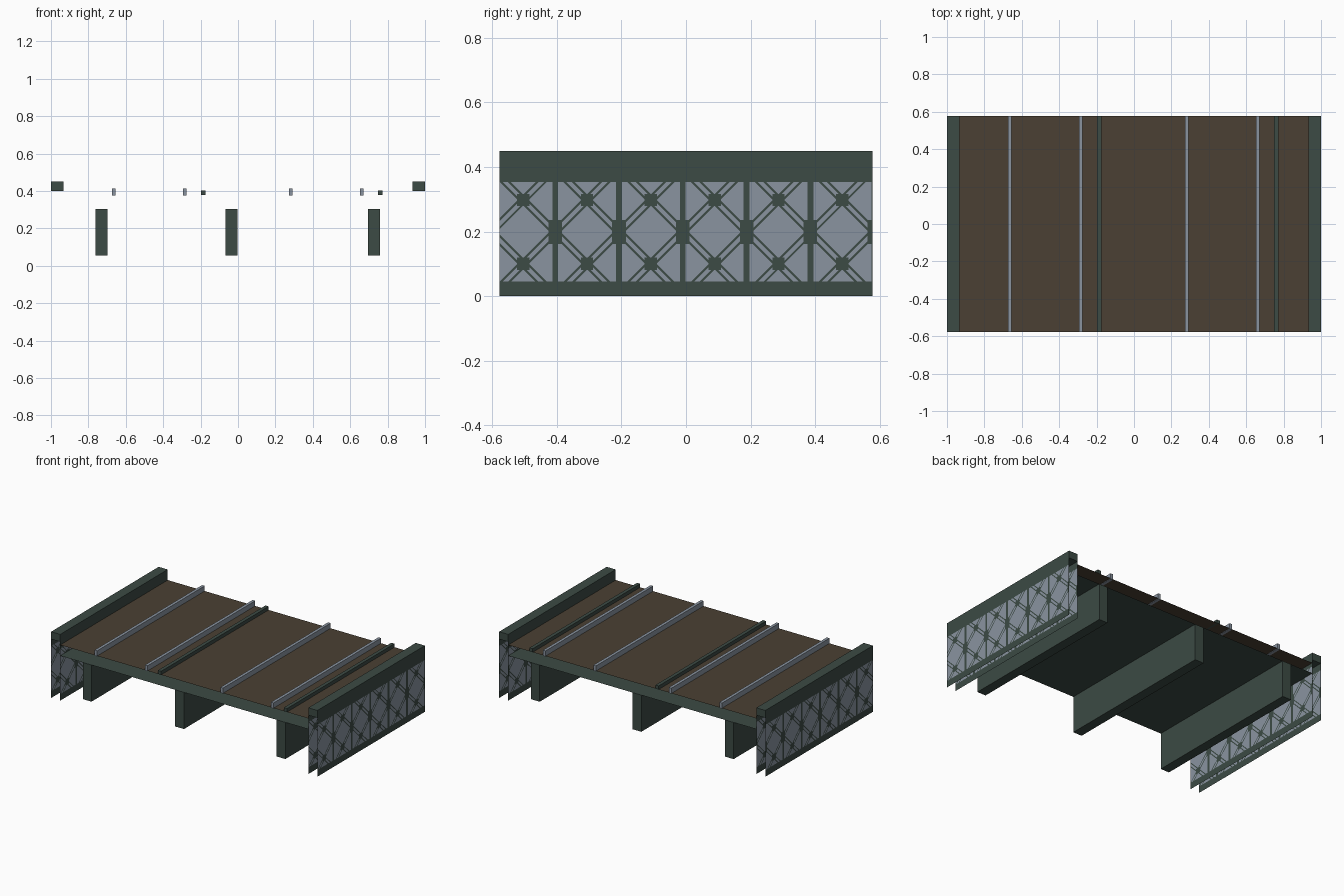
import bpy, bmesh, math
from mathutils import Vector

if "Cube" in bpy.data.objects:
    bpy.data.objects.remove(bpy.data.objects["Cube"])

HALF = 0.577          # half length of the bridge along y


def material(name, rgb):
    m = bpy.data.materials.new(name)
    m.diffuse_color = (*rgb, 1)
    m.use_nodes = True
    m.node_tree.nodes["Principled BSDF"].inputs["Base Color"].default_value = m.diffuse_color
    return m


GREEN = material("dark green steel", (0.045, 0.069, 0.058))
STEEL = material("grey steel", (0.254, 0.296, 0.352))
BROWN = material("brown ballast", (0.069, 0.051, 0.033))


def finish(name, bm, mats):
    me = bpy.data.meshes.new(name)
    bm.to_mesh(me)
    bm.free()
    for m in mats:
        me.materials.append(m)
    ob = bpy.data.objects.new(name, me)
    bpy.context.collection.objects.link(ob)
    return ob


def beam(name, x0, x1, z0, z1, mat):
    """Box running the full length of the bridge."""
    bm = bmesh.new()
    bmesh.ops.create_cube(bm, size=1)
    for v in bm.verts:
        v.co = ((x0 + x1) / 2 + v.co.x * (x1 - x0),
                v.co.y * 2 * HALF,
                (z0 + z1) / 2 + v.co.z * (z1 - z0))
    finish(name, bm, [mat])


def sheet(name, half_x, z, mat):
    """Thin horizontal sheet."""
    bm = bmesh.new()
    bm.faces.new([bm.verts.new((sx * half_x, sy * HALF, z))
                  for sx, sy in ((-1, -1), (1, -1), (1, 1), (-1, 1))])
    finish(name, bm, [mat])


# Lattice layout
STEP, Y0, ZC = 0.1975, -0.01, 0.199
Z_LOW, Z_HIGH, TOP = 0.045, 0.353, 0.4
BAR_IN, BAR_OUT = 0.006, 0.0125
POST = 0.009
KNOT = 0.019
PLATE_Y, PLATE_Z = 0.021, 0.037


def wrap(v):
    """Signed distance to the nearest lattice line."""
    return (v + STEP / 2) % STEP - STEP / 2


def is_bar(y, z):
    if z < Z_LOW or z > Z_HIGH:
        return True
    dy, dz = wrap(y - Y0), z - ZC
    if abs(dy) < POST or (abs(dy) < PLATE_Y and abs(dz) < PLATE_Z):
        return True
    if abs(wrap(y - Y0 + STEP / 2)) < KNOT and abs(abs(dz) - STEP / 2) < KNOT:
        return True
    for s in (1, -1):
        d = abs(wrap(y - Y0 + s * dz)) / math.sqrt(2)
        if BAR_IN < d < BAR_OUT:
            return True
    return False


def lattice(name, x):
    """Side sheet cut along the lattice lines, with bars coloured by position."""
    bm = bmesh.new()
    bm.faces.new([bm.verts.new((x, y, z)) for y, z in
                  ((-HALF, 0), (HALF, 0), (HALF, TOP), (-HALF, TOP))])

    def cut(co, no):
        bmesh.ops.bisect_plane(bm, geom=bm.verts[:] + bm.edges[:] + bm.faces[:],
                               plane_co=Vector(co), plane_no=Vector(no), dist=1e-6)

    # horizontal cuts
    for z in (Z_LOW, Z_HIGH, ZC - PLATE_Z, ZC + PLATE_Z,
              *(ZC + s * STEP / 2 + t * KNOT for s in (1, -1) for t in (1, -1))):
        cut((x, 0, z), (0, 0, 1))
    for k in range(-5, 6):
        y = Y0 + k * STEP
        # posts, plates and knots
        for w in (POST, PLATE_Y, STEP / 2 - KNOT):
            for s in (1, -1):
                if abs(y + s * w) < HALF:
                    cut((x, y + s * w, 0), (0, 1, 0))
        # diagonals in both directions
        for s in (1, -1):
            for d in (-BAR_OUT, -BAR_IN, BAR_IN, BAR_OUT):
                cut((x, y + d * math.sqrt(2), ZC), (0, 1, s))
    for f in bm.faces:
        c = f.calc_center_median()
        f.material_index = 0 if is_bar(c.y, c.z) else 1
    if x < 0:
        bmesh.ops.reverse_faces(bm, faces=bm.faces[:])
    finish(name, bm, [GREEN, STEEL])


# Side trusses: top chord with an outer and inner lattice sheet
for side, s in (("left", -1), ("right", 1)):
    a, b = sorted((s * 0.932, s * 1.0))
    beam(side + "_top_chord", a, b, 0.4, 0.45, GREEN)
    lattice(side + "_outer_lattice", s * 1.0)
    lattice(side + "_inner_lattice", s * 0.932)

# Deck
sheet("track_bed", 0.932, 0.378, BROWN)
sheet("deck_underside", 0.932, 0.305, GREEN)

# Girders below the deck
for i, (a, b) in enumerate(((-0.762, -0.697), (-0.068, -0.002), (0.695, 0.76))):
    beam(f"girder_{i + 1}", a, b, 0.056, 0.305, GREEN)

# Running rails
for i, x in enumerate((-0.664, -0.285, 0.282, 0.661)):
    beam(f"rail_{i + 1}", x - 0.01, x + 0.01, 0.375, 0.413, STEEL)

# Cable troughs beside the tracks
for i, x in enumerate((-0.186, 0.76)):
    beam(f"cable_trough_{i + 1}", x - 0.012, x + 0.012, 0.378, 0.402, GREEN)
